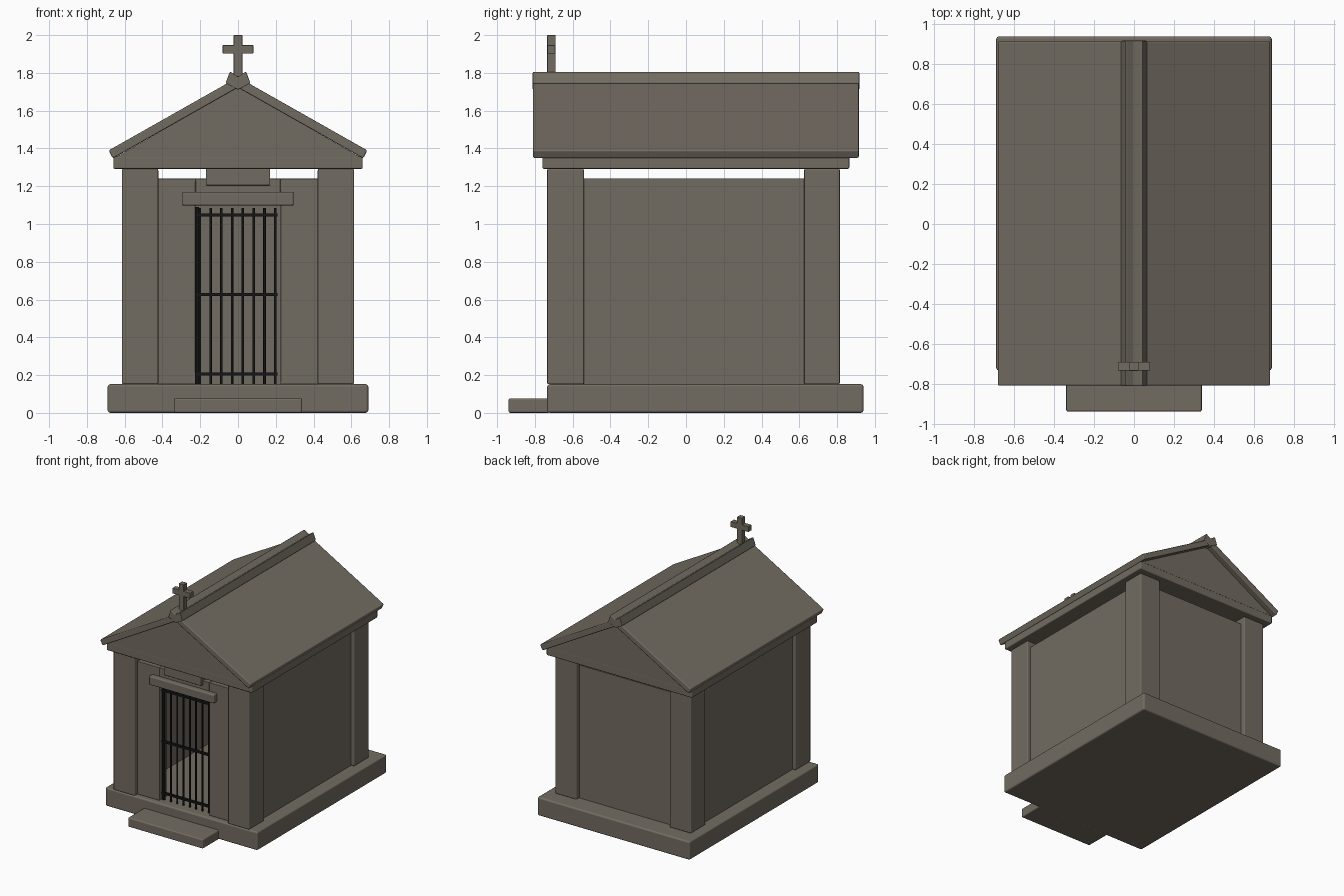
import bpy, bmesh, math

cube = bpy.data.objects.get("Cube")
if cube:
    bpy.data.objects.remove(cube, do_unlink=True)


def material(name, rgb):
    m = bpy.data.materials.new(name)
    m.use_nodes = True
    m.diffuse_color = (*rgb, 1)
    m.node_tree.nodes["Principled BSDF"].inputs["Base Color"].default_value = (*rgb, 1)
    return m


STONE = material("weathered_stone", (0.17, 0.15, 0.12))
IRON = material("black_iron", (0.008, 0.008, 0.009))


def finish(name, bm, mat, bevel):
    bmesh.ops.recalc_face_normals(bm, faces=bm.faces)
    mesh = bpy.data.meshes.new(name)
    bm.to_mesh(mesh)
    bm.free()
    mesh.materials.append(mat)
    ob = bpy.data.objects.new(name, mesh)
    bpy.context.collection.objects.link(ob)
    if bevel:
        mod = ob.modifiers.new("soft_edges", 'BEVEL')
        mod.width = bevel
        mod.segments = 2
        mod.limit_method = 'ANGLE'
        mod.angle_limit = math.radians(25)
        mod.harden_normals = True
        for p in mesh.polygons:
            p.use_smooth = True
    return ob


def prism(name, profile, y0, y1, mat=STONE, bevel=0.008):
    """Extrude an (x, z) profile from y0 to y1."""
    bm = bmesh.new()
    face = bm.faces.new([bm.verts.new((x, y0, z)) for x, z in profile])
    out = bmesh.ops.extrude_face_region(bm, geom=[face])
    new = [v for v in out["geom"] if isinstance(v, bmesh.types.BMVert)]
    bmesh.ops.translate(bm, verts=new, vec=(0, y1 - y0, 0))
    return finish(name, bm, mat, bevel)


def box(name, x, y, z, mat=STONE, bevel=0.008):
    """Box from (low, high) ranges on each axis."""
    corners = [(x[0], z[0]), (x[1], z[0]), (x[1], z[1]), (x[0], z[1])]
    return prism(name, corners, y[0], y[1], mat, bevel)


def bar(name, x, y, z0, z1, radius):
    bm = bmesh.new()
    bmesh.ops.create_cone(bm, cap_ends=True, segments=8, radius1=radius,
                          radius2=radius, depth=z1 - z0)
    bmesh.ops.translate(bm, verts=bm.verts, vec=(x, y, (z0 + z1) / 2))
    ob = finish(name, bm, IRON, 0)
    for p in ob.data.polygons:
        p.use_smooth = abs(p.normal.z) < 0.5


FLOOR, WALL_TOP, EAVE = 0.152, 1.24, 1.292

# Plinth and entrance step
box("plinth", (-0.69, 0.69), (-0.735, 0.94), (0, FLOOR), bevel=0.014)
box("entrance_step", (-0.34, 0.34), (-0.94, -0.72), (0, 0.077), bevel=0.01)

# Corner pillars, side walls and front wall halves
for side, s in (("left", 1), ("right", -1)):
    def span(a, b):
        return sorted((s * a, s * b))
    for end, y in (("front", (-0.735, -0.54)), ("back", (0.625, 0.815))):
        box(f"{end}_{side}_pillar", span(0.422, 0.615), y, (FLOOR, EAVE))
    box(f"{side}_wall", span(0.5, 0.585), (-0.69, 0.77), (FLOOR, WALL_TOP), bevel=0)
    box(f"front_{side}_wall", span(0.225, 0.52), (-0.695, -0.6), (FLOOR, WALL_TOP), bevel=0.004)
    # Sloping roof slab
    prism(f"{side}_roof_slab",
          [(s * x, z) for x, z in ((0, 1.722), (0.663, 1.347), (0.684, 1.39), (0, 1.777))],
          -0.81, 0.915)
box("back_wall", (-0.52, 0.52), (0.69, 0.775), (FLOOR, WALL_TOP), bevel=0)

# Doorway header, lintel and blank plaque
box("door_header", (-0.225, 0.225), (-0.695, -0.6), (1.1, WALL_TOP), bevel=0.004)
box("door_lintel", (-0.295, 0.295), (-0.735, -0.62), (1.097, 1.17), bevel=0.01)
box("door_plaque", (-0.17, 0.17), (-0.72, -0.64), (1.205, EAVE), bevel=0.004)

# Entablature, gable and ridge
box("entablature", (-0.66, 0.66), (-0.76, 0.865), (EAVE, 1.36))
prism("gable", [(-0.645, 1.355), (0.645, 1.355), (0, 1.725)], -0.76, 0.865, bevel=0)
prism("ridge_cap",
      [(0, 1.71), (0.066, 1.745), (0.043, 1.807), (0, 1.78), (-0.043, 1.807), (-0.066, 1.745)],
      -0.812, 0.918, bevel=0.006)

# Stone cross over the entrance
box("cross_upright", (-0.023, 0.023), (-0.735, -0.69), (1.75, 2.0), bevel=0.003)
box("cross_arms", (-0.081, 0.081), (-0.734, -0.691), (1.902, 1.947), bevel=0.003)

# Iron gate
GATE_Y = -0.66
for i in range(8):
    bar(f"gate_bar_{i + 1}", -0.202 + i * 0.057, GATE_Y, FLOOR, 1.085, 0.007)
bar("gate_hinge_post", -0.215, GATE_Y, FLOOR, 1.09, 0.009)
for i, z in enumerate((0.206, 0.628, 1.047)):
    box(f"gate_rail_{i + 1}", (-0.225, 0.208), (GATE_Y - 0.01, GATE_Y + 0.01),
        (z - 0.008, z + 0.008), IRON, 0)
